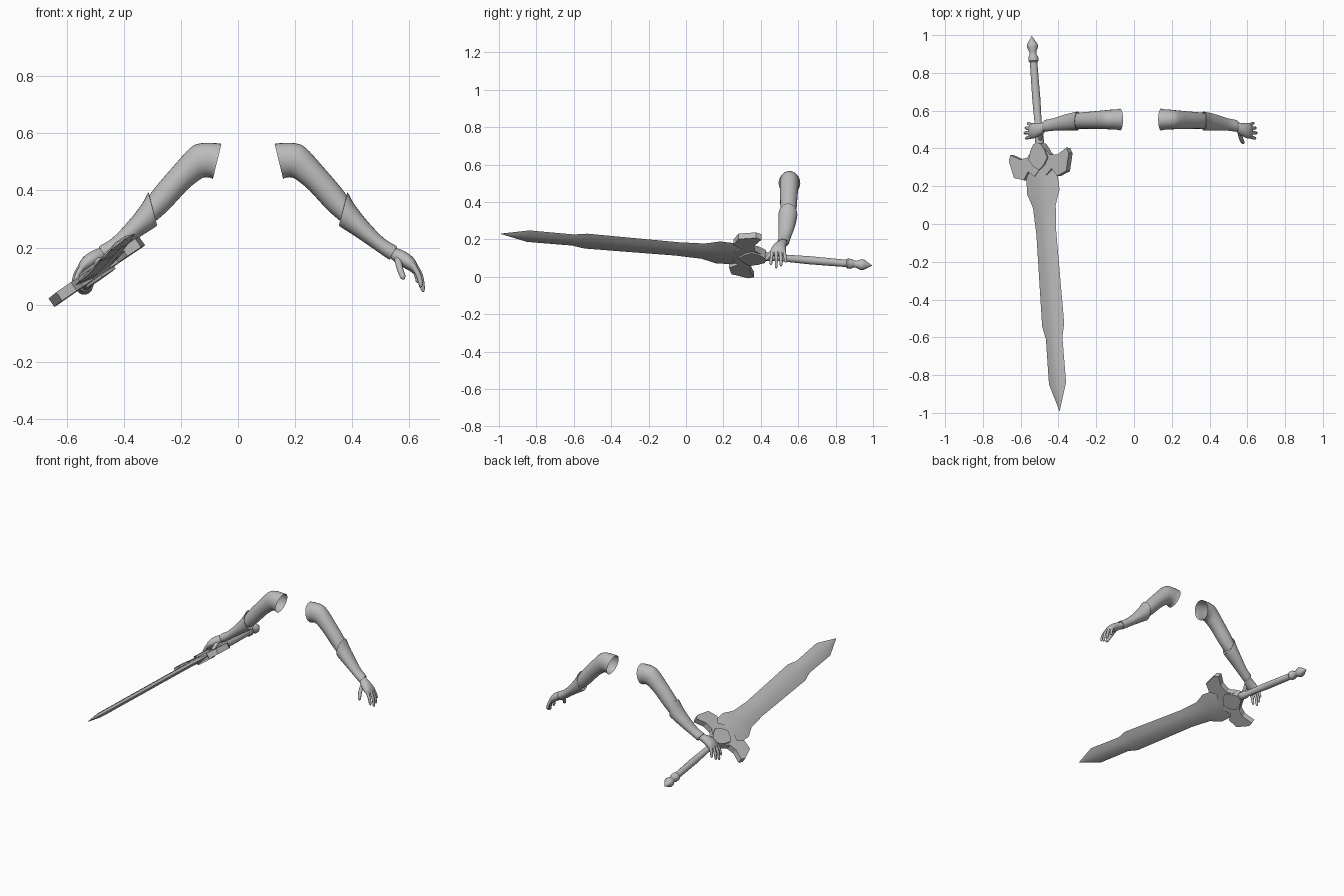
import bpy, bmesh, math
from mathutils import Vector

if "Cube" in bpy.data.objects:
    bpy.data.objects.remove(bpy.data.objects["Cube"])

grey = bpy.data.materials.new("plain grey")
grey.diffuse_color = (0.5, 0.5, 0.5, 1)
grey.use_nodes = True
grey.node_tree.nodes["Principled BSDF"].inputs["Base Color"].default_value = grey.diffuse_color
MID = 0.035  # mirror plane of the two arms


def finish(name, bm, angle=40):
    bmesh.ops.recalc_face_normals(bm, faces=bm.faces)
    me = bpy.data.meshes.new(name)
    bm.to_mesh(me)
    bm.free()
    ob = bpy.data.objects.new(name, me)
    me.materials.append(grey)
    bpy.context.collection.objects.link(ob)
    bpy.ops.object.select_all(action='DESELECT')
    ob.select_set(True)
    bpy.context.view_layer.objects.active = ob
    bpy.ops.object.shade_smooth_by_angle(angle=math.radians(angle))
    return ob


def smooth_rows(rows, steps):
    """Catmull-Rom interpolation between rows of numbers."""
    out = []
    for i in range(len(rows) - 1):
        a, b, c, d = (rows[max(0, min(len(rows) - 1, i + k))] for k in (-1, 0, 1, 2))
        for s in range(steps):
            t = s / steps
            out.append([0.5 * (2 * q + (r - p) * t + (2 * p - 5 * q + 4 * r - u) * t * t
                               + (3 * q - p - 3 * r + u) * t ** 3)
                        for p, q, r, u in zip(a, b, c, d)])
    return out + [list(rows[-1])]


def loft(bm, rings, cap_start=False, cap_end=False):
    loops = [[bm.verts.new(p) for p in ring] for ring in rings]
    n = len(loops[0])
    for a, b in zip(loops, loops[1:]):
        for i in range(n):
            bm.faces.new((a[i], a[(i + 1) % n], b[(i + 1) % n], b[i]))
    if cap_start:
        bm.faces.new(loops[0])
    if cap_end:
        bm.faces.new(loops[-1])


def limb_ring(row, flip, n=24):
    """Ellipse from outer edge x,z, inner edge x,z, centre y and half depth."""
    tx, tz, bx, bz, y, ry = row
    pts = []
    for i in range(n):
        a = 2 * math.pi * i / n
        c = math.cos(a)
        x = (tx + bx) / 2 + (tx - bx) / 2 * c
        pts.append((2 * MID - x if flip else x, y + ry * math.sin(a),
                    (tz + bz) / 2 + (tz - bz) / 2 * c))
    return pts


def limb(name, rows, flip, steps=4, cap_end=False):
    bm = bmesh.new()
    loft(bm, [limb_ring(r, flip) for r in smooth_rows(rows, steps)], cap_end=cap_end)
    return finish(name, bm, 50)


def finger(name, pts, flip, radius=0.0105, n=10):
    path = [Vector(p) for p in smooth_rows(pts, 4)]
    if flip:
        for p in path:
            p.x = 2 * MID - p.x
    last = len(path) - 1
    rings = []
    for k, p in enumerate(path):
        d = (path[min(k + 1, last)] - path[max(k - 1, 0)]).normalized()
        u = d.cross(Vector((0, 1, 0))).normalized()
        v = d.cross(u)
        r = radius * (1 - 0.3 * k / last) * (0.45 if k == last else 1)
        rings.append([p + (u * math.cos(t) + v * math.sin(t)) * r
                      for t in (2 * math.pi * i / n for i in range(n))])
    bm = bmesh.new()
    loft(bm, rings, True, True)
    finish(name, bm, 60)


UPPER = [(.128, .563, .158, .440, .553, .058), (.155, .566, .168, .445, .553, .054),
         (.200, .565, .190, .445, .553, .052), (.238, .548, .212, .432, .552, .050),
         (.300, .480, .250, .400, .550, .047), (.360, .410, .310, .335, .548, .044),
         (.400, .355, .355, .295, .545, .042)]
CUFF = [(.384, .375, .362, .290, .545, .043), (.384, .392, .353, .278, .545, .050),
        (.408, .350, .372, .264, .543, .048), (.455, .290, .420, .233, .537, .042),
        (.510, .233, .482, .190, .527, .033), (.552, .207, .526, .160, .520, .031),
        (.555, .200, .532, .163, .518, .025)]
HAND = [(.548, .200, .528, .167, .517, .024), (.582, .188, .553, .147, .502, .033),
        (.612, .166, .585, .127, .494, .040), (.628, .140, .604, .116, .493, .039),
        (.630, .120, .612, .108, .493, .030)]
FINGERS = {
    "index_finger": [(.610, .463, .140), (.631, .457, .105), (.642, .453, .063)],
    "middle_finger": [(.616, .483, .140), (.639, .483, .100), (.648, .482, .045)],
    "ring_finger": [(.616, .503, .140), (.635, .507, .100), (.643, .508, .056)],
    "little_finger": [(.610, .522, .140), (.625, .530, .105), (.631, .534, .076)],
    "thumb": [(.560, .485, .158), (.567, .452, .125), (.580, .427, .090)]}

# Two mirrored arms, open at the shoulder
for side, flip in (("left", True), ("right", False)):
    limb(side + "_upper_arm", UPPER, flip)
    limb(side + "_forearm_cuff", CUFF, flip, 3)
    limb(side + "_hand", HAND, flip, 4, True)
    for part, pts in FINGERS.items():
        finger(side + "_" + part, pts, flip, 0.013 if part == "thumb" else 0.0105)

# Sword frame: s runs from pommel to tip, w across the blade, t through it
ORIGIN = Vector((-.542, .995, .06))
AXIS = Vector((.148, -1.985, .17)).normalized()
WIDE = Vector((.822, .109, .558))
WIDE = (WIDE - AXIS * WIDE.dot(AXIS)).normalized()
THICK = AXIS.cross(WIDE)


def sw(s, w, t):
    return ORIGIN + AXIS * s + WIDE * w + THICK * t


# Blade with a raised centre ridge
bm = bmesh.new()
BLADE = [(.66, .085), (.75, .10), (.83, .105), (.87, .088), (.91, .073), (1.05, .064),
         (1.54, .071), (1.61, .053), (1.85, .055), (1.998, .001)]
rings = []
for s, w in BLADE:
    t = .014 if s < 1.9 else .001
    rings.append([sw(s, w, 0), sw(s, w * .35, t), sw(s, -w * .35, t),
                  sw(s, -w, 0), sw(s, -w * .35, -t), sw(s, w * .35, -t)])
loft(bm, rings, True, True)
finish("blade", bm, 25)


def plate(name, half, thick):
    """Symmetric plate from one half of its outline."""
    outline = half + [(s, -w) for s, w in reversed(half) if w > 0]
    bm = bmesh.new()
    loft(bm, [[sw(s, w, t) for s, w in outline] for t in (-thick, thick)], True, True)
    finish(name, bm, 20)


# Jagged winged guard and its raised centre
plate("guard_wings", [(.625, 0), (.60, .04), (.64, .072), (.645, .12), (.615, .18),
                      (.645, .193), (.738, .168), (.757, .108), (.715, .075),
                      (.745, .038), (.71, 0)], .018)
plate("guard_centre", [(.57, 0), (.575, .022), (.61, .045), (.655, .06), (.69, .035),
                       (.715, 0)], .028)

# Turned grip and pommel
GRIP = [(0, .001), (.045, .029), (.058, .030), (.085, .019), (.10, .019), (.112, .027),
        (.132, .027), (.14, .020), (.34, .022), (.52, .018), (.535, .024), (.56, .024),
        (.60, .018)]
bm = bmesh.new()
loft(bm, [[sw(s, r * math.cos(a), r * math.sin(a))
           for a in (2 * math.pi * i / 16 for i in range(16))] for s, r in GRIP], True, True)
finish("grip_and_pommel", bm, 35)
